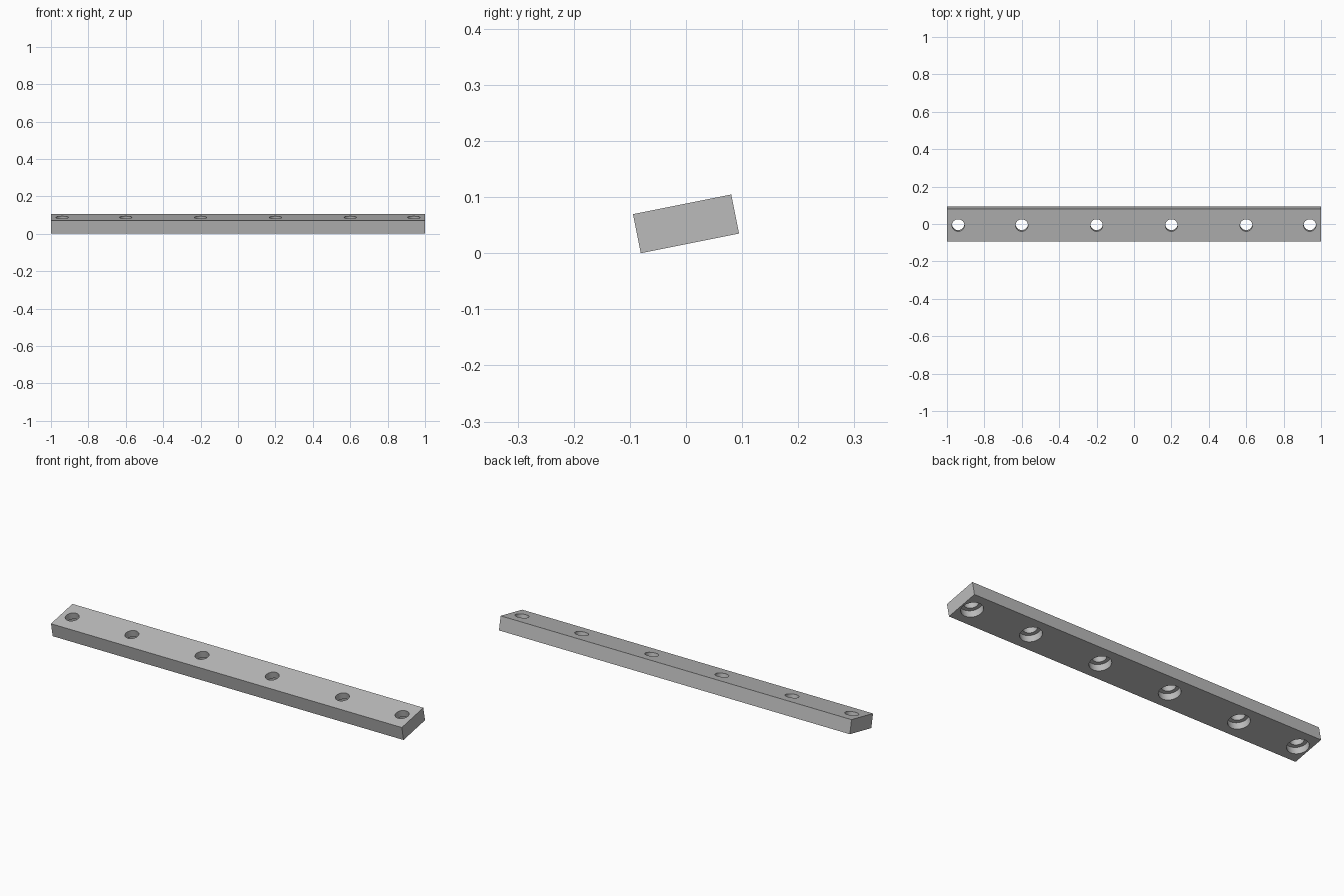
import bpy
import math
from mathutils import Matrix

cube = bpy.data.objects.get("Cube")
if cube:
    bpy.data.objects.remove(cube, do_unlink=True)

LENGTH, WIDTH, THICK = 2.0, 0.1785, 0.071
TILT = math.atan(0.2)
HOLE_R, BORE_R, BORE_DEPTH = 0.033, 0.051, 0.036

# Plain grey metal
grey = bpy.data.materials.new("grey_metal")
grey.use_nodes = True
colour = (0.5, 0.5, 0.5, 1)
grey.diffuse_color = colour
grey.node_tree.nodes["Principled BSDF"].inputs["Base Color"].default_value = colour

# Flat bar
bpy.ops.mesh.primitive_cube_add(size=1)
bar = bpy.context.object
bar.name = "drilled_bar"
bar.data.transform(Matrix.Diagonal((LENGTH, WIDTH, THICK, 1)))
bar.data.materials.append(grey)


def drill(name, x, radius, z_low, z_high):
    """Cut a vertical round hole between two heights."""
    bpy.ops.mesh.primitive_cylinder_add(
        vertices=48, radius=radius, depth=z_high - z_low,
        location=(x, 0, (z_low + z_high) / 2))
    cutter = bpy.context.object
    cutter.name = name
    cutter.hide_render = True
    cutter.data.materials.append(grey)
    mod = bar.modifiers.new(name, 'BOOLEAN')
    mod.operation = 'DIFFERENCE'
    mod.solver = 'EXACT'
    mod.object = cutter
    bpy.context.view_layer.objects.active = bar
    bpy.ops.object.modifier_apply(modifier=name)
    bpy.data.objects.remove(cutter, do_unlink=True)


# Screw holes, each with a wider counterbore underneath
bottom = -THICK / 2
for x in (0.2, 0.6, 0.94):
    for side in (-1, 1):
        drill("screw_hole", side * x, HOLE_R, -THICK, THICK)
        drill("counterbore", side * x, BORE_R, bottom - 0.05, bottom + BORE_DEPTH)

# Tilt the bar about its length and rest its lower edge on the ground
height = WIDTH * math.sin(TILT) + THICK * math.cos(TILT)
bar.data.transform(Matrix.Translation((0, 0, height / 2)) @ Matrix.Rotation(TILT, 4, 'X'))

# Smooth bore walls, sharp edges
bpy.ops.object.select_all(action='DESELECT')
bar.select_set(True)
bpy.context.view_layer.objects.active = bar
bpy.ops.object.shade_smooth_by_angle(angle=math.radians(30))
